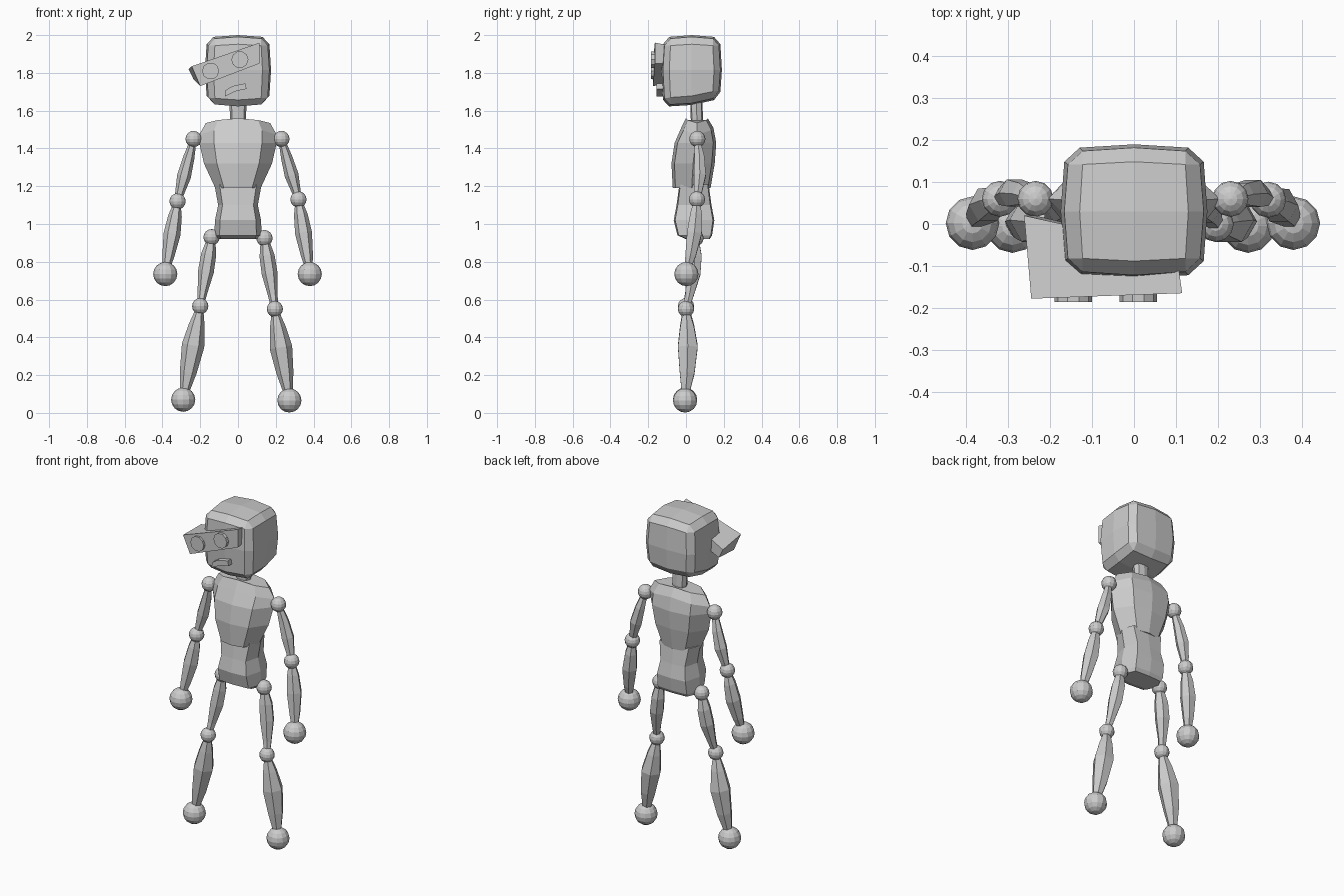
import bpy, bmesh, math
from mathutils import Vector

if "Cube" in bpy.data.objects:
    bpy.data.objects.remove(bpy.data.objects["Cube"])

grey = bpy.data.materials.new("light grey")
grey.diffuse_color = (0.6, 0.6, 0.6, 1)
grey.use_nodes = True
grey.node_tree.nodes["Principled BSDF"].inputs["Base Color"].default_value = grey.diffuse_color


def finish(name, bm):
    bmesh.ops.recalc_face_normals(bm, faces=bm.faces)
    me = bpy.data.meshes.new(name)
    bm.to_mesh(me)
    bm.free()
    me.materials.append(grey)
    ob = bpy.data.objects.new(name, me)
    bpy.context.collection.objects.link(ob)
    return ob


def loft(name, rings):
    """Skin a list of equal-length point rings and cap both ends."""
    bm = bmesh.new()
    vs = [[bm.verts.new(p) for p in r] for r in rings]
    n = len(vs[0])
    for a, b in zip(vs, vs[1:]):
        for i in range(n):
            j = (i + 1) % n
            bm.faces.new((a[i], a[j], b[j], b[i]))
    bm.faces.new(vs[0])
    bm.faces.new(vs[-1])
    return finish(name, bm)


def ball(name, p, r):
    bm = bmesh.new()
    bmesh.ops.create_uvsphere(bm, u_segments=12, v_segments=8, radius=r)
    bmesh.ops.translate(bm, verts=bm.verts, vec=p)
    finish(name, bm)


def spindle(name, a, b, profile, lean=0.0):
    """Six-sided limb between two joints; profile holds (fraction, radius)."""
    a, b = Vector(a), Vector(b)
    d = (b - a).normalized()
    u = Vector((0, 1, 0)).cross(d).normalized()
    w = d.cross(u)
    rings = []
    for t, r in profile:
        c = a.lerp(b, t) + Vector((0, lean * math.sin(math.pi * t), 0))
        rings.append([c + r * (math.cos(k * math.pi / 3) * u + math.sin(k * math.pi / 3) * w)
                      for k in range(6)])
    loft(name, rings)


def body(name, rows, corner, dip=0.0):
    """Rows of (z, half width, front y, back y); the sides can dip at the shoulders."""
    cx, cy = corner
    shape = [(1, 0), (cx, cy), (0, 1), (-cx, cy), (-1, 0), (-cx, -cy), (0, -1), (cx, -cy)]
    rings = []
    for z, hx, f, b in rows:
        rings.append([(x * hx, (f + b) / 2 + y * (b - f) / 2,
                       z - (dip * (x * hx / 0.2) ** 2 if z > 1.45 else 0)) for x, y in shape])
    loft(name, rings)


def plate(name, outline, y0, y1):
    loft(name, [[(x, y0, z) for x, z in outline], [(x, y1, z) for x, z in outline]])


# Torso: chest overlapping a narrower waist, then the neck
body("chest", [(1.19, .12, -.07, .13), (1.32, .18, -.077, .152), (1.43, .205, -.06, .16),
               (1.51, .205, -.025, .145), (1.56, .17, .0, .115)], (.62, .86), .035)
body("waist", [(.92, .115, .0, .125), (.94, .125, -.045, .138), (1.02, .122, -.065, .15),
               (1.1, .105, -.05, .135), (1.21, .125, -.035, .12)], (.78, .93))
body("neck", [(1.5, .035, .03, .085), (1.56, .042, .025, .09), (1.7, .048, .02, .085)], (.75, .8))

# Head: chamfered box with slightly domed faces and a jaw that rises to the back
bm = bmesh.new()
for axis in range(3):
    for s in (-1, 1):
        for i in (-1, 0, 1):
            for j in (-1, 0, 1):
                p = [0, 0, 0]
                p[axis] = s * (1 - .05 * (abs(i) + abs(j)))
                k = .70 if i and j else .74
                p[(axis + 1) % 3], p[(axis + 2) % 3] = i * k, j * k
                x, y, z = p
                y = .03 + .16 * y
                z = 1.815 + .185 * z
                if z < 1.8:
                    z += .14 * (y - .03)
                bm.verts.new((.175 * x, y, z))
hull = bmesh.ops.convex_hull(bm, input=bm.verts)
bmesh.ops.dissolve_limit(bm, angle_limit=.03, verts=bm.verts, edges=bm.edges)
finish("head", bm)

# Slanted goggle box with two round lenses, and the crooked mouth
loft("goggle_box", [
    [(-.245, -.178, 1.835), (.115, -.165, 1.96), (.115, -.165, 1.85), (-.2, -.175, 1.73)],
    [(-.262, .02, 1.82), (.10, -.06, 1.94), (.10, -.06, 1.85), (-.235, .02, 1.765)]])
for side, cx, cz in (("left", -.145, 1.81), ("right", .01, 1.87)):
    circle = [(cx + .045 * math.cos(a * math.pi / 5), cz + .045 * math.sin(a * math.pi / 5))
              for a in range(10)]
    plate(side + "_lens", circle, -.186, -.165)
plate("mouth", [(-.07, 1.675), (-.065, 1.708), (-.03, 1.73), (.04, 1.745), (.045, 1.715),
                (-.005, 1.705), (-.04, 1.69)], -.155, -.09)

# Limbs: joints from the body outwards
upper = [(0, .016), (.3, .03), (.6, .037), (.85, .025), (1, .018)]
lower = [(0, .016), (.2, .036), (.45, .045), (.75, .032), (1, .014)]
thigh = [(0, .02), (.25, .04), (.5, .042), (.8, .026), (1, .018)]
shin = [(0, .016), (.2, .042), (.42, .06), (.7, .045), (1, .016)]
limbs = {
    "left_arm": [(-.235, .06, 1.45), (-.32, .06, 1.12), (-.385, .002, .735)],
    "right_arm": [(.23, .06, 1.45), (.32, .058, 1.13), (.38, .002, .735)],
    "left_leg": [(-.14, .05, .93), (-.2, .0, .565), (-.29, -.005, .07)],
    "right_leg": [(.14, .05, .925), (.195, .0, .55), (.272, -.005, .066)],
}
for name, (a, b, c) in limbs.items():
    arm = name.endswith("arm")
    ball(name + ("_shoulder" if arm else "_hip"), a, .043)
    ball(name + ("_elbow" if arm else "_knee"), b, .043)
    ball(name + ("_hand" if arm else "_foot"), c, .064)
    spindle(name + "_upper", a, b, upper if arm else thigh, .015)
    spindle(name + "_lower", b, c, lower if arm else shin, .012)
